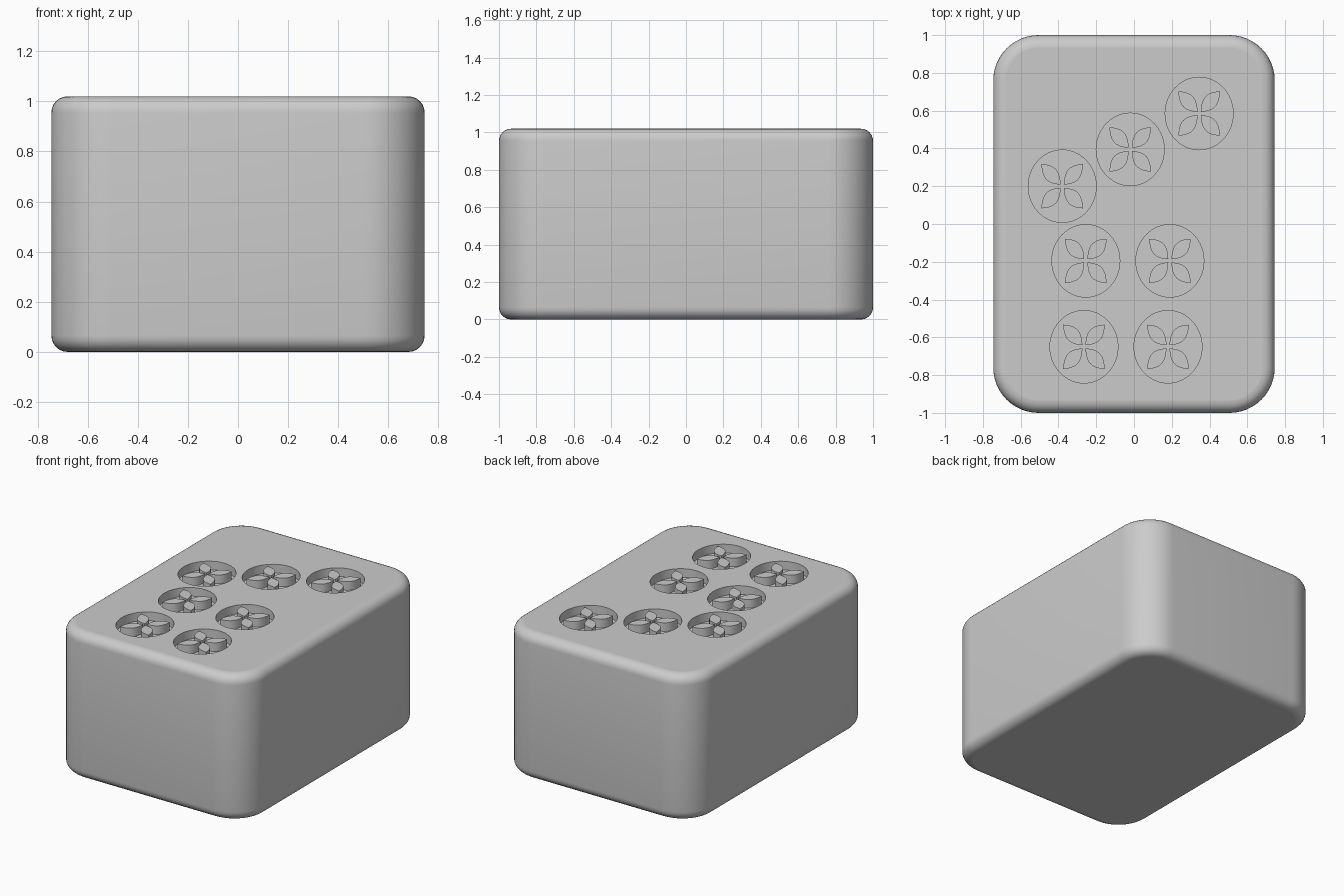
import bpy, bmesh
from math import sin, cos, pi

if "Cube" in bpy.data.objects:
    bpy.data.objects.remove(bpy.data.objects["Cube"])

HX, HY, H = 0.745, 1.0, 1.02      # half width, half length, height
R, E = 0.24, 0.065                # plan corner radius, edge rounding
DEPTH, RX, RY = 0.06, 0.18, 0.192 # recess depth and radii
SPOTS = [(-0.38, 0.20), (-0.02, 0.395), (0.345, 0.585),
         (-0.255, -0.195), (0.19, -0.195), (-0.265, -0.65), (0.18, -0.65)]


def outline(inset, n=12):
    """Rounded rectangle, counter-clockwise."""
    r = R - inset
    pts = []
    for q, (sx, sy) in enumerate([(1, 1), (-1, 1), (-1, -1), (1, -1)]):
        for i in range(n + 1):
            a = (q + i / n) * pi / 2
            pts.append((sx * (HX - R) + r * cos(a), sy * (HY - R) + r * sin(a)))
    return pts


def loft(bm, rings):
    """Skin a closed solid through stacked (points, z) rings."""
    vs = [[bm.verts.new((x, y, z)) for x, y in pts] for pts, z in rings]
    for a, b in zip(vs, vs[1:]):
        for i in range(len(a)):
            j = (i + 1) % len(a)
            bm.faces.new((a[i], a[j], b[j], b[i]))
    bm.faces.new(vs[0][::-1])
    bm.faces.new(vs[-1])


def make(name, solids):
    bm = bmesh.new()
    for rings in solids:
        loft(bm, rings)
    me = bpy.data.meshes.new(name)
    bm.to_mesh(me)
    bm.free()
    ob = bpy.data.objects.new(name, me)
    bpy.context.collection.objects.link(ob)
    return ob


def smooth(ob):
    bpy.ops.object.select_all(action='DESELECT')
    ob.select_set(True)
    bpy.context.view_layer.objects.active = ob
    bpy.ops.object.shade_smooth_by_angle(angle=pi / 6)
    for p in ob.data.polygons:          # keep level faces truly flat
        if abs(p.normal.z) > 0.999:
            p.use_smooth = False


# tile body with rounded edges
arc = [i / 6 * pi / 2 for i in range(7)]
rings = [(outline(E * (1 - sin(a))), E * (1 - cos(a))) for a in arc]
rings += [(outline(E * (1 - cos(a))), H - E * (1 - sin(a))) for a in arc]
tile = make("tile_body", [rings])

# round recesses in the top
N = 48
cut = []
for cx, cy in SPOTS:
    ring = [(cx + RX * cos(2 * pi * i / N), cy + RY * sin(2 * pi * i / N)) for i in range(N)]
    cut.append([(ring, H - DEPTH), (ring, H + 0.1)])
cutter = make("recess_cutter", cut)
cutter.hide_render = True
mod = tile.modifiers.new("recesses", 'BOOLEAN')
mod.operation, mod.solver, mod.object = 'DIFFERENCE', 'EXACT', cutter
bpy.context.view_layer.objects.active = tile
bpy.ops.object.modifier_apply(modifier=mod.name)
bpy.data.objects.remove(cutter)
smooth(tile)


def petal(cx, cy, k, n=12):
    """Leaf outline pointing along diagonal k."""
    a = pi / 4 + k * pi / 2
    side = [(0.012 + 0.143 * i / n, 0.036 * sin(pi * (i / n)) ** 0.9) for i in range(1, n)]
    loop = [(0.012, 0)] + [(d, -w) for d, w in side] + [(0.155, 0)] + side[::-1]
    return [(cx + d * cos(a) - w * sin(a), cy + (d * sin(a) + w * cos(a)) * RY / RX)
            for d, w in loop]


# raised petals, level with the top face
petals = []
for cx, cy in SPOTS:
    for k in range(4):
        p = petal(cx, cy, k)
        petals.append([(p, H - DEPTH - 0.005), (p, H)])
smooth(make("flower_petals", petals))
